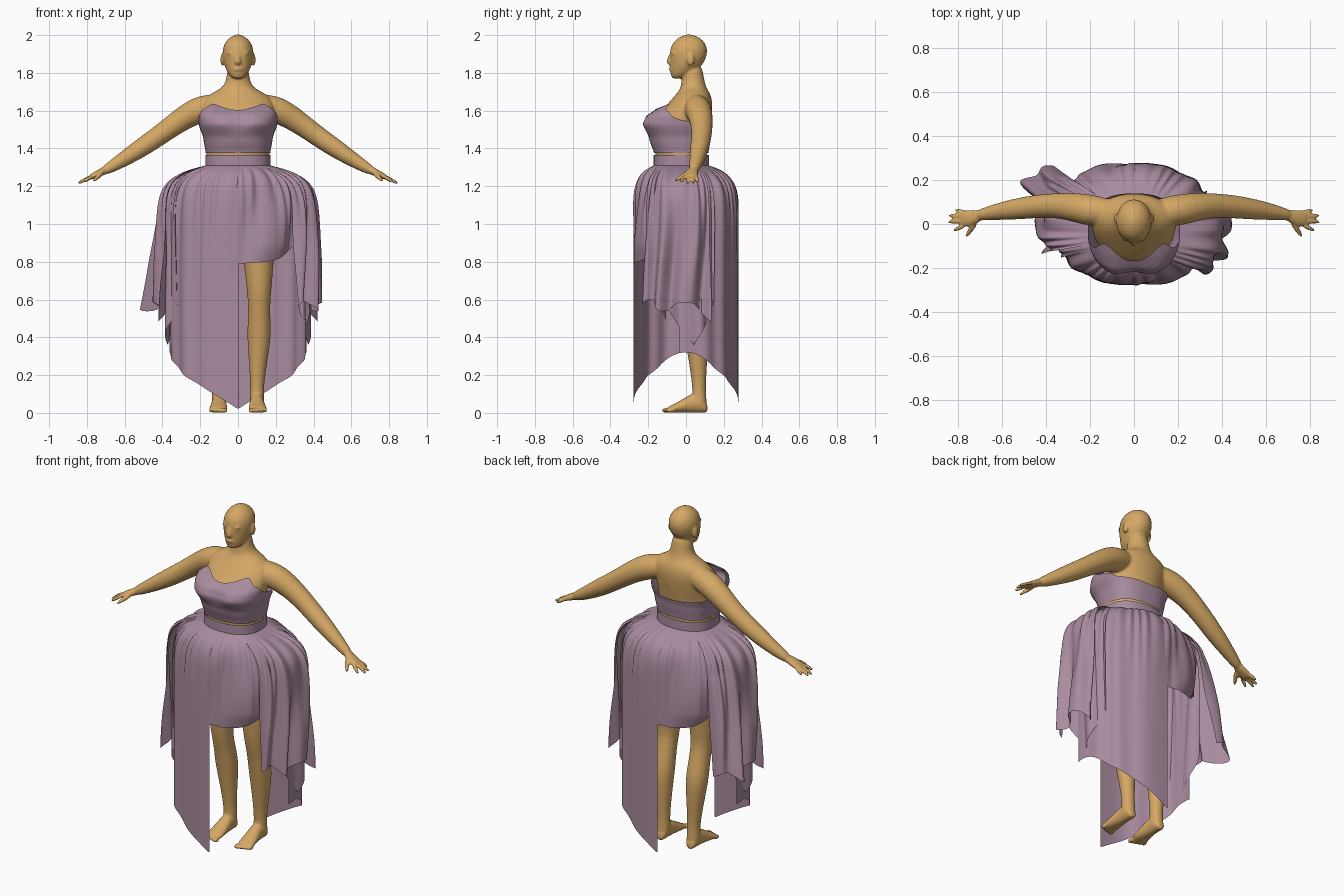
import bpy, math
from mathutils import Vector as V
from math import sin, cos, pi, exp, radians

if "Cube" in bpy.data.objects:
    bpy.data.objects.remove(bpy.data.objects["Cube"])

def material(name, c):
    m = bpy.data.materials.new(name)
    m.diffuse_color = (*c, 1)
    m.use_nodes = True
    m.node_tree.nodes["Principled BSDF"].inputs["Base Color"].default_value = m.diffuse_color
    return m

SKIN = material("skin", (0.66, 0.39, 0.13))
CLOTH = material("cloth", (0.40, 0.26, 0.35))
flesh = []  # body parts that get fused at the end

def make(name, verts, faces, mat, sub=0):
    me = bpy.data.meshes.new(name)
    me.from_pydata([tuple(v) for v in verts], [], faces)
    me.materials.append(mat)
    me.polygons.foreach_set("use_smooth", [True] * len(me.polygons))
    o = bpy.data.objects.new(name, me)
    bpy.context.collection.objects.link(o)
    if sub:
        o.modifiers.new("smooth", 'SUBSURF').levels = sub
    return o

def loft(name, rings, n=20):
    """Closed skin over elliptical rings (centre, axis u, axis v)."""
    vs = [c + u * cos(2 * pi * i / n) + w * sin(2 * pi * i / n) for c, u, w in rings for i in range(n)]
    fs = [(r * n + i, r * n + (i + 1) % n, (r + 1) * n + (i + 1) % n, (r + 1) * n + i)
          for r in range(len(rings) - 1) for i in range(n)]
    fs += [tuple(range(n))[::-1], tuple(range((len(rings) - 1) * n, len(rings) * n))]
    flesh.append(make(name, vs, fs, SKIN, 1))

def stack(name, rows, n=28):
    """Horizontal rings from (z, half width, front y, back y)."""
    loft(name, [(V((0, (f + b) / 2, z)), V((rx, 0, 0)), V((0, (b - f) / 2, 0))) for z, rx, f, b in rows], n)

def tube(name, pts, n=14):
    """Round limb through (x, y, z, radius) points."""
    P = [V(p[:3]) for p in pts]
    rings = []
    for i, p in enumerate(pts):
        d = (P[min(i + 1, len(P) - 1)] - P[max(i - 1, 0)]).normalized()
        u = d.cross(V((0, 1, 0))).normalized()
        rings.append((P[i], u * p[3], d.cross(u) * p[3]))
    loft(name, rings, n)

def blob(name, c, r):
    bpy.ops.mesh.primitive_uv_sphere_add(segments=16, ring_count=10, location=c)
    o = bpy.context.object
    o.name, o.scale = name, r
    o.data.materials.append(SKIN)
    flesh.append(o)

def sheet(name, f, nu, nv):
    """Open cloth surface from f(u, v)."""
    w = nu + 1
    return make(name, [f(i / nu, j / nv) for j in range(nv + 1) for i in range(w)],
                [(j * w + i, j * w + i + 1, (j + 1) * w + i + 1, (j + 1) * w + i)
                 for j in range(nv) for i in range(nu)], CLOTH)

def spow(a, e):
    return math.copysign(abs(a) ** e, a)

def interp(rows, z):
    for a, b in zip(rows, rows[1:]):
        if z <= b[0]:
            t = max(0, (z - a[0]) / (b[0] - a[0]))
            t = t * t * (3 - 2 * t) * 0.5 + t * 0.5
            return [p + (q - p) * t for p, q in zip(a[1:], b[1:])]
    return rows[-1][1:]

# torso with neck
stack("torso", [(.80, .12, -.08, .08), (.86, .18, -.12, .13), (1.0, .205, -.13, .15), (1.2, .18, -.15, .12),
                (1.34, .163, -.157, .105), (1.45, .174, -.172, .115), (1.53, .185, -.19, .13),
                (1.60, .195, -.13, .14), (1.65, .19, -.085, .14), (1.69, .15, -.05, .13),
                (1.715, .09, -.03, .11), (1.75, .064, -.025, .10), (1.80, .059, -.02, .09), (1.84, .05, -.02, .085)])
# head and face
stack("head", [(1.768, .022, -.07, -.03), (1.782, .042, -.08, .01), (1.81, .060, -.084, .055),
               (1.845, .074, -.085, .09), (1.88, .081, -.086, .108), (1.92, .083, -.086, .115),
               (1.955, .073, -.074, .105), (1.983, .051, -.047, .08), (1.999, .022, -.012, .045),
               (2.003, .008, .005, .025)])
loft("nose", [(V((0, y, z)), V((w, 0, 0)), V((0, d, 0))) for y, z, w, d in (
    (-.078, 1.905, .010, .010), (-.086, 1.875, .012, .014), (-.089, 1.855, .019, .019), (-.084, 1.842, .014, .012))], 10)
blob("lips", (0, -.080, 1.820), (.024, .011, .011))

for s, side in ((-1, "right"), (1, "left")):
    blob(side + "_ear", (s * .083, .025, 1.87), (.010, .02, .034))
    blob(side + "_brow", (s * .034, -.066, 1.905), (.024, .014, .007))
    blob(side + "_eye", (s * .033, -.068, 1.885), (.014, .011, .008))
    # arm
    tube(side + "_arm", [(s * x, y, z, r) for x, y, z, r in (
        (.08, .05, 1.63, .06), (.15, .055, 1.62, .069), (.21, .065, 1.603, .074), (.28, .078, 1.567, .066),
        (.36, .085, 1.51, .058), (.45, .08, 1.445, .054), (.52, .07, 1.398, .051), (.6, .06, 1.346, .042),
        (.67, .047, 1.303, .032), (.72, .037, 1.275, .024))])
    # hand: flat palm, four fingers, thumb
    loft(side + "_palm", [(V((s * x, y, z)), V((0, w, 0)), V((.35 * t * s, 0, t)))
                          for x, y, z, w, t in ((.69, .04, 1.29, .027, .024), (.73, .03, 1.272, .035, .019),
                                                (.765, .025, 1.255, .042, .016), (.79, .025, 1.243, .036, .012))], 14)
    for k, (y0, y1, x1, z1) in enumerate(((-.008, -.028, .824, 1.222), (.015, .008, .847, 1.213),
                                          (.036, .038, .846, 1.216), (.053, .064, .817, 1.224))):
        tube(f"{side}_finger_{k + 1}", [(s * .77, y0, 1.253, .012), (s * (.77 + x1) / 2, (y0 + y1) / 2, 1.238, .0115),
                                        (s * (x1 - .008), y1, z1 + .003, .010), (s * x1, y1, z1, .005)], 8)
    tube(side + "_thumb", [(s * .72, .01, 1.27, .016), (s * .74, -.02, 1.252, .014),
                           (s * .758, -.047, 1.235, .011), (s * .765, -.06, 1.226, .006)], 8)
    # leg
    tube(side + "_leg", [(s * x, y, z, r) for x, y, z, r in (
        (.10, .01, 1.0, .10), (.105, .01, .9, .095), (.11, .005, .78, .078), (.112, .005, .68, .069),
        (.112, .01, .6, .060), (.112, .03, .52, .059), (.112, .05, .43, .064), (.11, .06, .36, .060),
        (.104, .066, .22, .043), (.10, .07, .12, .035), (.10, .07, .06, .04), (.10, .072, .02, .038))], 18)
    # foot and toes
    loft(side + "_foot", [(V((s * x, y, h / 2)), V((w, 0, 0)), V((0, 0, h / 2)))
                          for x, y, w, h in ((.10, .115, .018, .04), (.10, .10, .034, .075), (.10, .06, .038, .11),
                                             (.10, .02, .04, .10), (.102, -.03, .046, .065),
                                             (.105, -.075, .051, .042), (.105, -.10, .045, .03))], 14)
    for k in range(5):
        blob(f"{side}_toe_{k + 1}", (s * (.07 + .019 * k), -.108 + .006 * k, .013), (.014 - .0015 * k, .022, .013))

# fuse all body parts into one smooth skin
bpy.ops.object.select_all(action='DESELECT')
for o in flesh:
    o.select_set(True)
bpy.context.view_layer.objects.active = flesh[0]
bpy.ops.object.convert(target='MESH')
bpy.ops.object.join()
body = bpy.context.object
body.name = "body"
r = body.modifiers.new("fuse", 'REMESH')
r.mode, r.voxel_size, r.use_smooth_shade = 'VOXEL', .0065, True
m = body.modifiers.new("soften", 'SMOOTH')
m.factor, m.iterations = .5, 5

# strapless bodice with a sweetheart top edge
BOD = [(1.37, .170, -.168, .118), (1.45, .183, -.195, .130), (1.53, .208, -.24, .148),
       (1.57, .212, -.222, .155), (1.60, .208, -.175, .155), (1.64, .198, -.10, .155)]
TOP = [(0, 1.603), (38, 1.637), (65, 1.60), (90, 1.55), (125, 1.50), (180, 1.49)]

def bodice(u, v):
    a = (u * 2 - 1) * pi
    z = 1.375 + (interp(TOP, abs(math.degrees(a)))[0] - 1.375) * v
    rx, f, b = interp(BOD, z)
    y = -.02 + spow(cos(a), .8) * ((f + .02) if cos(a) > 0 else (-.02 - b))
    y += .022 * exp(-(a / .22) ** 2) * exp(-((z - 1.54) / .05) ** 2)
    return V((rx * spow(sin(a), .8), y, z))

sheet("bodice", bodice, 96, 18)

def ring(a, z=1.31):
    return V((.172 * spow(sin(a), .85), -.025 - .146 * spow(cos(a), .85), z))

sheet("waistband", lambda u, v: ring(2 * pi * u, 1.30 + .065 * v), 72, 3)

# gathered skirt panels; angle runs from the front (-y) towards +x, and each has a half-turn twin
def panel(name, a0, a1, rx, ry, e, hem, fold, turn, nu=130, nv=44):
    def f(u, v):
        a = radians(a0 + (a1 - a0) * u)
        z = 1.31 - (1.31 - hem(u, a)) * v ** 1.6
        d = 1.31 - z
        g = 1 - exp(-d / .058)
        gather = .042 * sin(31 * a + 2.2 * sin(7 * a) + 2 * d) * min(1, d / .03) * exp(-d / .17)
        k = 1 + fold(u, a, z) * g + gather
        p = V((turn * k * rx * spow(sin(a), e), -turn * k * ry * spow(cos(a), e), z))
        q = ring(a + (pi if turn < 0 else 0)).lerp(p, g)
        q.z = z + .014 * sin(7 * a) * g * exp(-d / .1)
        return q
    return sheet(name, f, nu, nv)

def long_hem(u, a):
    return .02 + .22 * abs(sin(a)) ** .85 + .08 * abs(sin(a)) ** 8

def long_fold(u, a, z):
    return .02 * sin(11 * a + 1.5 * sin(3 * a) + .5 * sin(3 * z)) * sin(pi * u) - .012

def short_hem(u, a):
    return .79 + .02 * u + .13 * u ** 4

def short_fold(u, a, z):
    return .045 * sin(8 * a + 10 * (1.3 - z) + sin(6 * a)) * sin(pi * max(0, u)) ** .7 - .1 * u * max(0, 1 - (z - .78) / .1)

def side_fold(flare):
    def f(u, a, z):
        drop = min(1, (1.31 - z) / .5)
        return .065 * sin(19 * u + 1.2 * sin(4 * z)) * drop - .03 \
            + flare * max(0, 1.15 - z) * exp(-((u - .22) / .28) ** 2)
    return f

for t, end, other in ((1, "front", "back"), (-1, "back", "front")):
    panel("short_panel_" + end, -2.5, 66, .345, .277, .88, short_hem, short_fold, t)
    panel("side_drape_" + end, 38, 112, .43, .262, .70, lambda u, a: .57 + .03 * sin(11 * u) - .06 * u ** 4,
          side_fold(.06 if t > 0 else .55), t)
    panel("long_panel_" + other, 180.5, 84, .368, .281, .88, long_hem, long_fold, t)
    # inner tail of the side drape falling to a point
    panel("drape_tail_" + end, 70, 122, .375, .25, .8, lambda u, a: .58 - .22 * (1 - abs(2 * u - 1)),
          lambda u, a, z: .05 * sin(11 * u + 2 * z), t, 70, 30)
